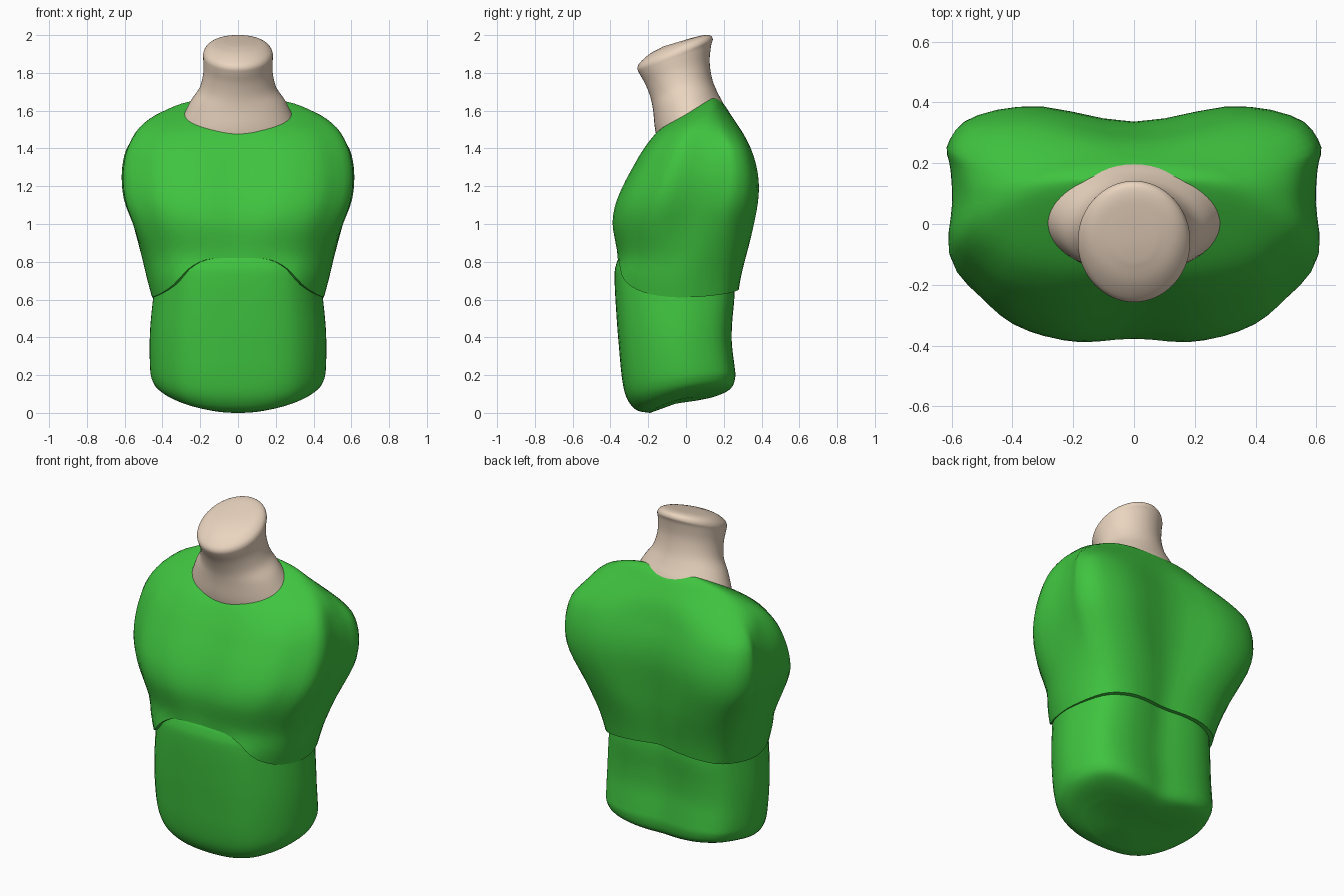
import bpy, bmesh, math

if "Cube" in bpy.data.objects:
    bpy.data.objects.remove(bpy.data.objects["Cube"])

COLS = 64


def material(name, rgb):
    m = bpy.data.materials.new(name)
    m.diffuse_color = (*rgb, 1)
    m.use_nodes = True
    m.node_tree.nodes["Principled BSDF"].inputs["Base Color"].default_value = m.diffuse_color
    return m


def outline(half):
    """Mirror a half outline (front centre to back centre), sample it as a closed spline."""
    pts = half + [(-x, y) for x, y in half[-2:0:-1]]
    n = len(pts)
    out = []
    for c in range(COLS):
        s = c * n / COLS
        i, t = int(s), s - int(s)
        p = [pts[(i + k) % n] for k in (-1, 0, 1, 2)]
        out.append(tuple(0.5 * (2 * p[1][a] + (p[2][a] - p[0][a]) * t
                   + (2 * p[0][a] - 5 * p[1][a] + 4 * p[2][a] - p[3][a]) * t * t
                   + (3 * p[1][a] - p[0][a] - 3 * p[2][a] + p[3][a]) * t ** 3) for a in (0, 1)))
    return out


def curve(pts, x):
    """Smooth interpolation through (x, y) points."""
    x = min(max(x, pts[0][0]), pts[-1][0])
    i = max(k for k in range(len(pts) - 1) if pts[k][0] <= x)

    def slope(k):
        a, b = pts[max(k - 1, 0)], pts[min(k + 1, len(pts) - 1)]
        return (b[1] - a[1]) / (b[0] - a[0])
    h = pts[i + 1][0] - pts[i][0]
    t = (x - pts[i][0]) / h
    return ((2 * t**3 - 3 * t * t + 1) * pts[i][1] + (t**3 - 2 * t * t + t) * h * slope(i)
            + (3 * t * t - 2 * t**3) * pts[i + 1][1] + (t**3 - t * t) * h * slope(i + 1))


def smooth(a, b, x):
    k = min(max((x - a) / (b - a), 0), 1)
    return k * k * (3 - 2 * k)


def loft(name, rings, mat, cap_start=True):
    bm = bmesh.new()
    vs = [[bm.verts.new(p) for p in r] for r in rings]
    for a, b in zip(vs, vs[1:]):
        for i in range(COLS):
            j = (i + 1) % COLS
            bm.faces.new((a[i], a[j], b[j], b[i]))
    ends = [vs[-1]] + ([vs[0]] if cap_start else [])
    for r in ends:
        co = sum((v.co for v in r), r[0].co * 0) / COLS
        c = bm.verts.new(co)
        for i in range(COLS):
            bm.faces.new((r[i], r[(i + 1) % COLS], c))
    bmesh.ops.recalc_face_normals(bm, faces=bm.faces)
    me = bpy.data.meshes.new(name)
    bm.to_mesh(me)
    bm.free()
    me.materials.append(mat)
    ob = bpy.data.objects.new(name, me)
    bpy.context.collection.objects.link(ob)
    bpy.ops.object.select_all(action='DESELECT')
    ob.select_set(True)
    bpy.context.view_layer.objects.active = ob
    bpy.ops.object.shade_smooth_by_angle(angle=math.radians(50))
    return ob


def tilted_rings(keys, shape, steps=4):
    """keys: front y, front z, back y, back z, half width, side lift."""
    rings = []
    n = len(keys) - 1
    for k in range(n * steps + 1):
        s = k / steps
        yf, zf, yb, zb, hw, lift = (curve([(i, q[a]) for i, q in enumerate(keys)], s)
                                    for a in range(6))
        rings.append([(u * hw, (yf + yb) / 2 + v * (yb - yf) / 2,
                       (zf + zb) / 2 + v * (zb - zf) / 2 + lift * u * u) for u, v in shape])
    return rings


green = material("green", (0.05, 0.55, 0.05))
skin = material("skin", (0.82, 0.66, 0.52))

waist_shape = outline([(0, -1), (.25, -.99), (.48, -.94), (.70, -.79), (.90, -.45), (1, 0),
                       (.97, .42), (.83, .81), (.58, .97), (.3, .98), (0, .92)])
chest_shape = outline([(0, -.96), (.35, -1), (.66, -.88), (.84, -.66), (.99, -.37), (.975, .1),
                       (.985, .42), (1, .65), (.87, .9), (.52, 1), (0, .86)])
round_shape = outline([(math.sin(i * math.pi / 10), -math.cos(i * math.pi / 10))
                       for i in range(11)])

# Abdomen: rounded block tucked up into the chest, with a sloping underside
loft("abdomen", tilted_rings([
    (-.20, .87, .12, .80, .28, 0), (-.33, .845, .22, .79, .40, 0), (-.370, .785, .25, .72, .43, 0),
    (-.378, .70, .26, .62, .442, 0), (-.367, .50, .248, .48, .46, 0),
    (-.355, .35, .246, .37, .466, 0), (-.341, .20, .26, .25, .463, 0),
    (-.322, .10, .264, .185, .452, .025), (-.290, .04, .242, .125, .425, .045),
    (-.25, .01, .17, .09, .37, .045), (-.19, .0, .08, .07, .26, .03)],
    waist_shape), green)

# Neck: flared base rising to a tilted, softly domed top
loft("neck", tilted_rings([
    (-.13, 1.38, .22, 1.54, .34, 0), (-.162, 1.49, .20, 1.63, .295, 0),
    (-.174, 1.60, .165, 1.70, .25, 0), (-.188, 1.67, .138, 1.77, .203, 0),
    (-.215, 1.74, .125, 1.86, .184, 0), (-.246, 1.795, .133, 1.945, .184, 0),
    (-.257, 1.825, .142, 1.977, .184, 0), (-.243, 1.855, .128, 1.998, .17, 0),
    (-.19, 1.902, .09, 1.999, .135, 0), (-.12, 1.94, .03, 1.985, .07, 0)], round_shape), skin)

# Chest: horizontal sections between a wavy lower rim and the shoulder ridge
width = [(.6, .450), (.7, .477), (.8, .503), (.9, .533), (1, .565), (1.1, .595), (1.2, .611),
         (1.3, .61), (1.4, .588), (1.5, .537), (1.56, .467), (1.6, .39), (1.64, .29), (1.665, .17)]
front = [(.6, -.375), (.72, -.385), (.82, -.363), (.9, -.374), (1, -.389), (1.1, -.374),
         (1.2, -.334), (1.3, -.281), (1.4, -.222), (1.5, -.142), (1.6, .0), (1.64, .07), (1.665, .12)]
back = [(.6, .275), (.7, .291), (.8, .314), (.9, .34), (1, .362), (1.1, .38), (1.2, .387),
        (1.3, .375), (1.4, .344), (1.5, .294), (1.6, .225), (1.64, .195), (1.665, .165)]
front_rim = [(0, .82), (.3, .812), (.51, .765), (.625, .72), (.75, .67), (.9, .63), (1, .612)]
back_rim = [(0, .665), (.5, .652), (.85, .63), (1, .612)]
TOP, ROWS = 1.665, 34


def chest_point(c, t, shrink=1.0):
    w, s, r = waist_shape[c], chest_shape[c], round_shape[c]
    z = curve(front_rim if w[1] < 0 else back_rim, abs(w[0]))
    z += (TOP - z) * t
    k, m = smooth(.68, 1.15, z), smooth(1.38, 1.65, z)
    u, v = ((w[a] + (s[a] - w[a]) * k) * (1 - m) + r[a] * m for a in (0, 1))
    yf, yb = curve(front, z), curve(back, z)
    return (u * curve(width, z) * shrink, (yf + yb) / 2 + v * shrink * (yb - yf) / 2, z)


# first row turns the rim inward onto the abdomen
rows = [[chest_point(c, 0, .93) for c in range(COLS)]]
for r in range(ROWS + 1):
    t = math.sin(r / ROWS * math.pi / 2)
    rows.append([chest_point(c, t) for c in range(COLS)])
loft("chest", rows, green, cap_start=False)
